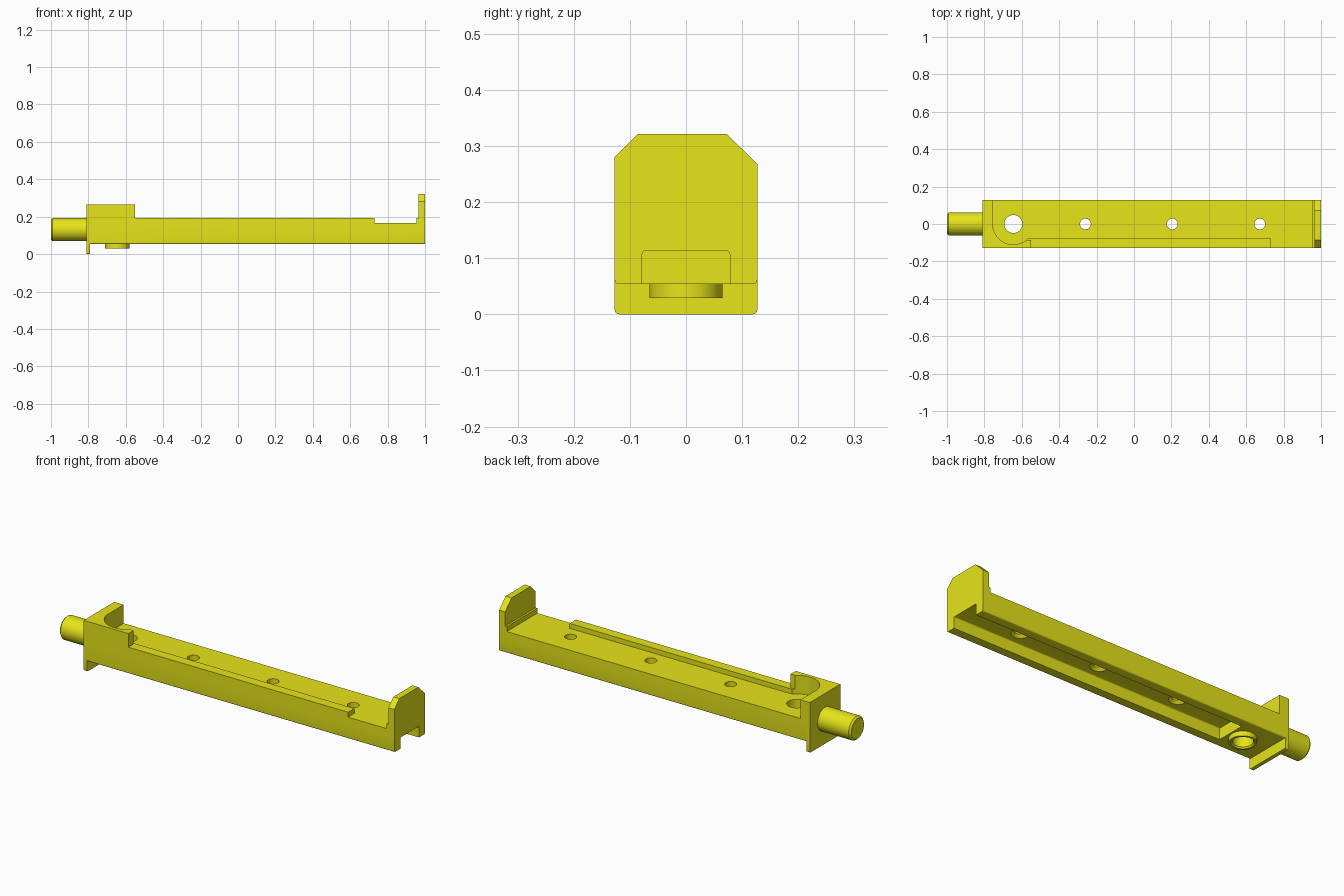
import bpy, bmesh
from math import sin, cos, radians

if "Cube" in bpy.data.objects:
    bpy.data.objects.remove(bpy.data.objects["Cube"])

yellow = bpy.data.materials.new("yellow")
yellow.diffuse_color = (0.8, 0.78, 0.01, 1)
yellow.use_nodes = True
yellow.node_tree.nodes["Principled BSDF"].inputs["Base Color"].default_value = yellow.diffuse_color


def solid(name, axis, sections):
    """Capped loft through (position, outline) sections along x or z."""
    bm = bmesh.new()
    rings = []
    for p, pts in sections:
        rings.append([bm.verts.new((p, a, b) if axis == 'x' else (a, b, p)) for a, b in pts])
    n = len(rings[0])
    for r, s in zip(rings, rings[1:]):
        for i in range(n):
            j = (i + 1) % n
            bm.faces.new((r[i], r[j], s[j], s[i]))
    bm.faces.new(rings[0])
    bm.faces.new(rings[-1])
    bmesh.ops.recalc_face_normals(bm, faces=bm.faces)
    me = bpy.data.meshes.new(name)
    bm.to_mesh(me)
    bm.free()
    me.materials.append(yellow)
    ob = bpy.data.objects.new(name, me)
    bpy.context.collection.objects.link(ob)
    return ob


def prism(name, axis, a, b, pts):
    return solid(name, axis, [(a, pts), (b, pts)])


def arc(cx, cy, r, a0=0, a1=360, n=48):
    full = a1 - a0 == 360
    steps = n if full else n - 1
    return [(cx + r * cos(radians(a0 + (a1 - a0) * i / steps)),
             cy + r * sin(radians(a0 + (a1 - a0) * i / steps))) for i in range(n)]


def rect(a0, a1, b0, b1):
    return [(a0, b0), (a1, b0), (a1, b1), (a0, b1)]


def round_bottom(w, z0, z1, r):
    """Rectangle outline with rounded lower corners."""
    return (arc(-w + r, z0 + r, r, 180, 270, 5) + arc(w - r, z0 + r, r, 270, 360, 5)
            + [(w, z1), (-w, z1)])


def combine(target, ob, operation):
    mod = target.modifiers.new(operation.lower(), 'BOOLEAN')
    mod.operation, mod.solver, mod.object = operation, 'EXACT', ob
    bpy.context.view_layer.objects.active = target
    bpy.ops.object.modifier_apply(modifier=mod.name)
    bpy.data.objects.remove(ob)


W = 0.127          # half width
FLOOR = 0.167      # top of the rail floor
HX = -0.645        # pivot hole position

rail = prism("rail_body", 'x', -0.80, 1.0, round_bottom(W, 0.054, FLOOR, 0.007))

parts = [
    # hanging flange at the pin end
    prism("end_flange", 'x', -0.81, -0.79, round_bottom(W, 0.0, 0.265, 0.008)),
    # tall block wrapped around the pivot pocket
    prism("pocket_block", 'z', 0.15, 0.265,
          [(-0.81, W), (-0.755, W)] + arc(HX, 0, 0.11, 180, 309.4, 28)
          + [(-0.55, -0.085), (-0.55, -W), (-0.81, -W)]),
    # low lip along the front edge
    prism("front_lip", 'z', 0.15, 0.193,
          [(-0.575, -0.085), (-0.565, -0.075), (0.73, -0.075), (0.73, -W), (-0.575, -W)]),
    # step and stop plate at the far end
    prism("plate_step", 'x', 0.955, 0.98, rect(-W, W, 0.15, 0.193)),
    prism("stop_plate", 'x', 0.965, 1.0,
          [(-W, 0.13), (W, 0.13), (W, 0.268), (0.073, 0.321), (-0.086, 0.321), (-W, 0.28)]),
    # boss under the pivot hole
    prism("pivot_boss", 'z', 0.029, 0.08, arc(HX, 0, 0.065)),
]
for p in parts:
    combine(rail, p, 'UNION')

# underside channel, open at the stop-plate end
r = 0.006
channel = (rect(-0.078, 0.078, 0.01, 0.05)[:2]
           + arc(0.078 - r, 0.113 - r, r, 0, 90, 5) + arc(-0.078 + r, 0.113 - r, r, 90, 180, 5))
cutters = [prism("channel_cutter", 'x', -0.572, 1.1, channel)]
# pivot hole and three countersunk screw holes
cutters.append(solid("pivot_hole_cutter", 'z',
                     [(z, arc(HX, 0, q)) for z, q in
                      ((0.0, 0.054), (0.029, 0.054), (0.036, 0.048), (0.3, 0.048))]))
for x in (-0.26, 0.205, 0.672):
    cutters.append(solid("screw_hole_cutter", 'z',
                         [(z, arc(x, 0, q, n=32)) for z, q in
                          ((0.09, 0.044), (0.113, 0.044), (0.127, 0.029), (0.3, 0.029))]))
for c in cutters:
    c.hide_render = True
    combine(rail, c, 'DIFFERENCE')

# round mounting pin with a chamfered tip
pin = solid("mounting_pin", 'x', [(x, arc(0, 0.131, q, n=64)) for x, q in
                                  ((-1.0, 0.053), (-0.991, 0.062), (-0.80, 0.062))])

for ob in (rail, pin):
    bpy.ops.object.select_all(action='DESELECT')
    ob.select_set(True)
    bpy.context.view_layer.objects.active = ob
    bpy.ops.object.shade_smooth_by_angle(angle=radians(30))
